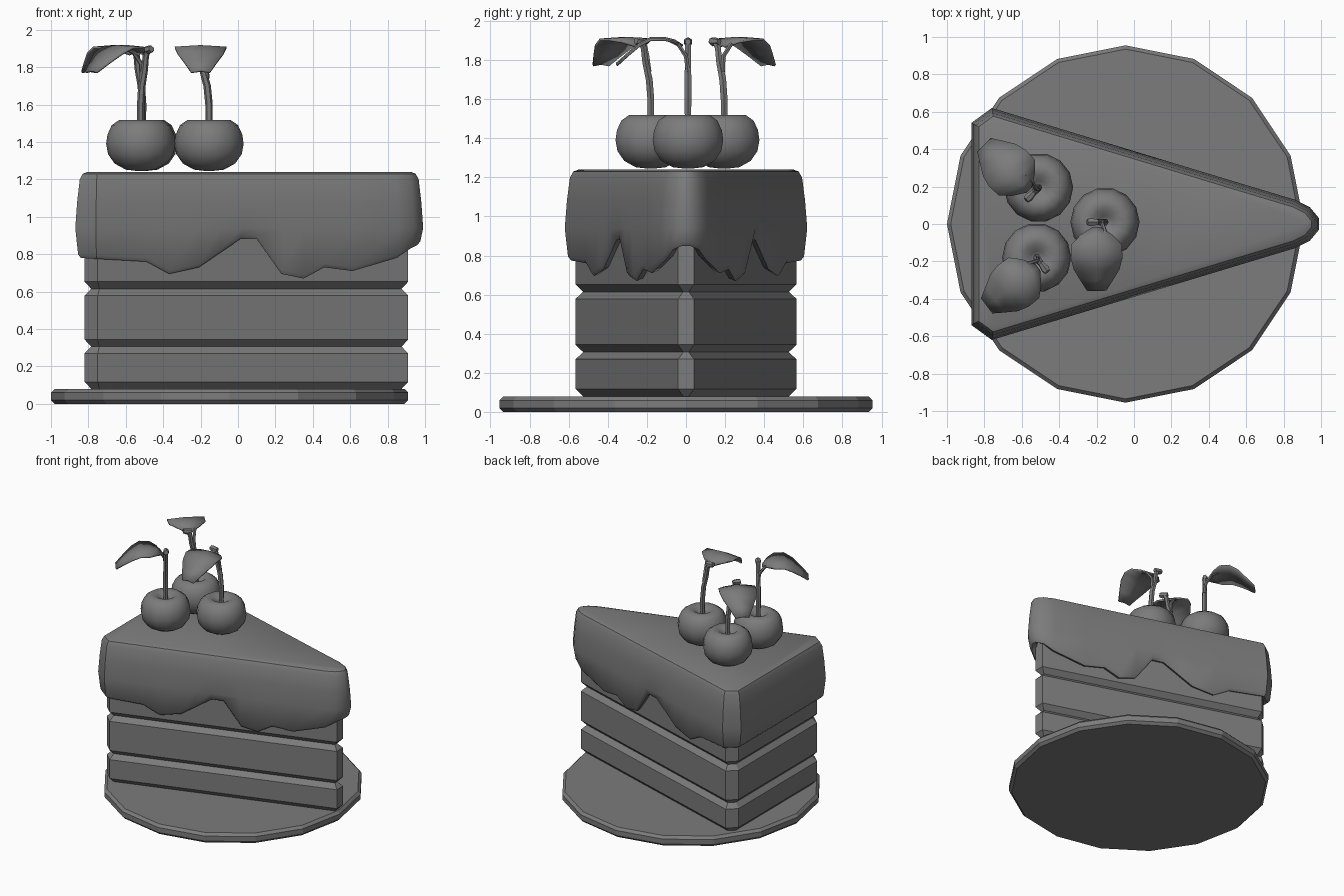
import bpy, bmesh, math
from mathutils import Vector

cube = bpy.data.objects.get("Cube")
if cube:
    bpy.data.objects.remove(cube)

grey = bpy.data.materials.new("plain_grey")
grey.use_nodes = True
COLOUR = (0.2, 0.2, 0.2, 1)
grey.diffuse_color = COLOUR
grey.node_tree.nodes["Principled BSDF"].inputs["Base Color"].default_value = COLOUR


def finish(name, bm, smooth=None):
    bmesh.ops.recalc_face_normals(bm, faces=bm.faces)
    mesh = bpy.data.meshes.new(name)
    bm.to_mesh(mesh)
    bm.free()
    mesh.materials.append(grey)
    ob = bpy.data.objects.new(name, mesh)
    bpy.context.collection.objects.link(ob)
    if smooth:
        bpy.ops.object.select_all(action='DESELECT')
        ob.select_set(True)
        bpy.context.view_layer.objects.active = ob
        bpy.ops.object.shade_smooth_by_angle(angle=math.radians(smooth))
    return ob


def loft(name, rings, smooth=None):
    """Skin closed rings of equal length and cap both ends."""
    bm = bmesh.new()
    rows = [[bm.verts.new(p) for p in ring] for ring in rings]
    n = len(rows[0])
    for a, b in zip(rows, rows[1:]):
        for i in range(n):
            j = (i + 1) % n
            bm.faces.new((a[i], a[j], b[j], b[i]))
    bm.faces.new(rows[0])
    bm.faces.new(rows[-1])
    return finish(name, bm, smooth)


def inset(plan, d):
    """Mitred inward offset of a clockwise outline."""
    out = []
    for i, p in enumerate(plan):
        a = (p - plan[i - 1]).normalized()
        b = (plan[(i + 1) % len(plan)] - p).normalized()
        na, nb = Vector((a.y, -a.x)), Vector((b.y, -b.x))
        out.append(p + (na + nb) * d / (1 + na.dot(nb)))
    return out


def mirrored(half):
    """Complete an outline, given as its +y half from back to tip."""
    return half + [(p[0], -p[1], *p[2:]) for p in reversed(half) if p[1] > 0]


def circle(r, z, n, cx=0.0, cy=0.0):
    return [(cx + r * math.cos(2 * math.pi * i / n),
             cy + r * math.sin(2 * math.pi * i / n), z) for i in range(n)]


# Plate
loft("plate", [circle(r, z, 16, -0.045) for r, z in
               ((0.935, 0), (0.955, 0.02), (0.955, 0.06), (0.935, 0.08))])

# Sponge layers with bevelled grooves between them
wedge = [Vector(p) for p in mirrored([(-0.82, 0.5), (-0.75, 0.565), (0.91, 0.04)])]
levels = []
for low, high in ((0.08, 0.306), (0.306, 0.615), (0.615, 1.1)):
    levels += [(0.035, low), (0, low + 0.038), (0, high - 0.036)]
levels.append((0.035, 1.1))
loft("sponge_layers", [[(p.x, p.y, z) for p in inset(wedge, d)] for d, z in levels])

# Icing: outline follows the wedge, lower edge follows the drips
half = [(-0.87, 0, 0.78), (-0.87, 0.3, 0.78), (-0.87, 0.54, 0.78), (-0.76, 0.62, 0.775)]
for x, z in ((-0.48, 0.76), (-0.36, 0.695), (-0.2, 0.73), (-0.09, 0.805), (0.02, 0.88),
             (0.11, 0.88), (0.24, 0.695), (0.36, 0.67), (0.47, 0.73), (0.62, 0.71)):
    half.append((x, 0.62 - 0.303 * (x + 0.76), z))
half += [(0.86, 0.13, 0.78), (0.94, 0.09, 0.83), (0.99, 0.03, 0.85)]
stations = mirrored(half)
outline = [Vector(p[:2]) for p in stations]
drip = [p[2] for p in stations]
rings = []
for d, z in ((0.065, 1.24), (0.04, 1.23), (0.024, 1.2), (0.01, 1.08), (0, 0.94)):
    rings.append([(p.x, p.y, z) for p in inset(outline, d)])
for d, lift in ((0.015, 0.02), (0.03, 0), (0.065, 0.015), (0.08, 0.08)):
    rings.append([(p.x, p.y, z + lift) for p, z in zip(inset(outline, d), drip)])
loft("icing", rings, 40)


def tube(name, path, radii, n=6):
    """Tapered round tube along a path."""
    pts = [Vector(p) for p in path]
    rings = []
    for i, p in enumerate(pts):
        t = pts[min(i + 1, len(pts) - 1)] - pts[max(i - 1, 0)]
        q = Vector((0, 0, 1)).rotation_difference(t)
        rings.append([p + q @ Vector(c) for c in circle(radii[i], 0, n)])
    loft(name, rings, 50)


CHERRY = ((0.02, 1.245), (0.08, 1.252), (0.14, 1.285), (0.175, 1.335), (0.185, 1.39),
          (0.178, 1.44), (0.155, 1.49), (0.115, 1.518), (0.07, 1.512), (0.035, 1.485),
          (0.01, 1.47))
STEM = ((0, 1.46), (0, 1.6), (0.01, 1.7), (0.035, 1.79), (0.045, 1.86), (0.06, 1.893))
# Leaf rows: distance along, half width, height
LEAF = ((0.03, 0.02, 1.875), (0.07, 0.085, 1.9), (0.12, 0.135, 1.912),
        (0.19, 0.138, 1.912), (0.25, 0.122, 1.88), (0.31, 0.085, 1.83), (0.365, 0.05, 1.78))


def cherry(tag, x, y, angle, side):
    out = Vector((math.cos(angle), math.sin(angle), 0))
    lean = Vector((-out.y, out.x, 0)) * side
    base = Vector((x, y, 0))
    up = Vector((0, 0, 1))
    loft(tag + "_cherry", [circle(r, z, 14, x, y) for r, z in CHERRY], 60)
    path = [base + lean * d + up * z for d, z in STEM]
    tube(tag + "_stem", path, (0.018, 0.02, 0.02, 0.018, 0.017, 0.018))
    # Knob on the stem end
    top = path[-1]
    tube(tag + "_stem_knob", [top - lean * 0.025, top + lean * 0.015, top + lean * 0.035 + up * 0.005],
         (0.016, 0.024, 0.018))
    # Stalk joining the leaf to the stem
    tube(tag + "_leaf_stalk", [path[2] + up * 0.04, base + lean * 0.015 + out * 0.01 + up * 1.82,
                               base + out * 0.05 + up * 1.88, base + out * 0.1 + up * 1.902],
         (0.013, 0.012, 0.011, 0.008))
    # Drooping leaf
    bm = bmesh.new()
    rows = []
    for d, w, z in LEAF:
        rows.append([bm.verts.new(base + out * d + lean * (w * s + 0.045) + up * (z - 0.008 * abs(s)))
                     for s in (-1, 0, 1)])
    for a, b in zip(rows, rows[1:]):
        for i in range(2):
            bm.faces.new((a[i], a[i + 1], b[i + 1], b[i]))
    leaf = finish(tag + "_leaf", bm, 50)
    solid = leaf.modifiers.new("thickness", 'SOLIDIFY')
    solid.thickness = 0.012
    solid.offset = 0


cherry("left_front", -0.155, 0.01, math.radians(-90), -1)
cherry("right_back", -0.51, 0.195, math.radians(135), 1)
cherry("right_front", -0.52, -0.18, math.radians(217), 1)
